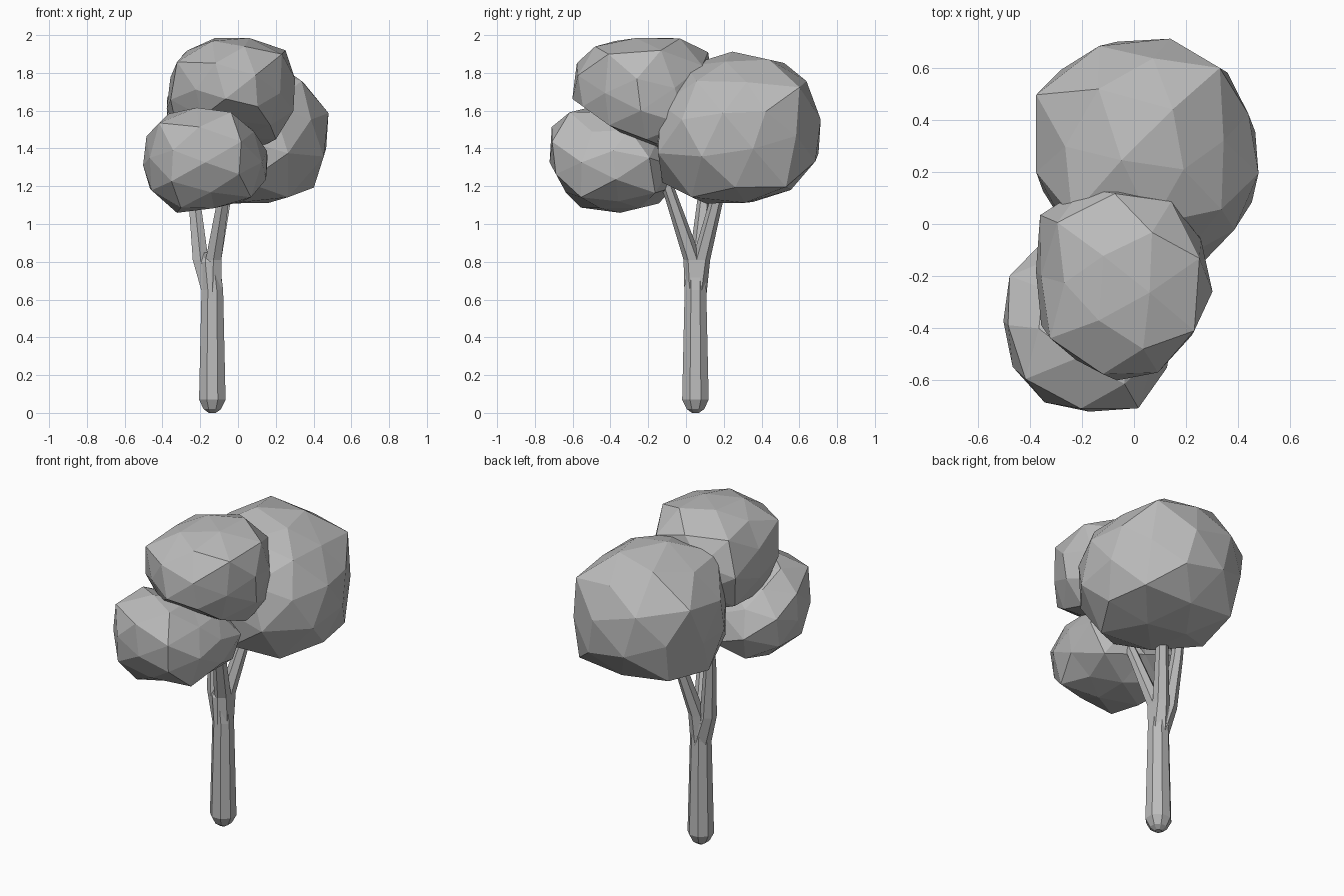
import bpy
import bmesh
import math
from mathutils import Vector, Euler

if "Cube" in bpy.data.objects:
    bpy.data.objects.remove(bpy.data.objects["Cube"])

grey = bpy.data.materials.new("plain grey")
grey.use_nodes = True
grey.diffuse_color = (0.5, 0.5, 0.5, 1)
grey.node_tree.nodes["Principled BSDF"].inputs["Base Color"].default_value = grey.diffuse_color


def finish(name, bm):
    """Turn a bmesh into a flat shaded object."""
    bmesh.ops.recalc_face_normals(bm, faces=bm.faces)
    mesh = bpy.data.meshes.new(name)
    bm.to_mesh(mesh)
    bm.free()
    mesh.materials.append(grey)
    obj = bpy.data.objects.new(name, mesh)
    bpy.context.collection.objects.link(obj)
    return obj


def limb(name, path, sides):
    """Tapered tube through (x, y, z, radius) stations, closed at both ends."""
    bm = bmesh.new()
    rings = []
    for x, y, z, radius in path:
        ring = []
        for i in range(sides):
            a = math.tau * (i + 0.5) / sides
            ring.append(bm.verts.new((x + radius * math.cos(a), y + radius * math.sin(a), z)))
        rings.append(ring)
    for low, high in zip(rings, rings[1:]):
        for i in range(sides):
            j = (i + 1) % sides
            bm.faces.new((low[i], low[j], high[j], high[i]))
    bm.faces.new(rings[0][::-1])
    bm.faces.new(rings[-1])
    return finish(name, bm)


def reach(direction, start, outline):
    """Distance from start to a convex outline along a direction, all in one plane."""
    best = math.inf
    for p, q in zip(outline, outline[1:] + outline[:1]):
        edge = Vector(q) - Vector(p)
        normal = Vector((edge.y, -edge.x))
        gap = normal.dot(Vector(p) - start)
        if gap < 0:
            normal, gap = -normal, -gap
        slope = normal.dot(direction)
        if slope > 0:
            best = min(best, gap / slope)
    return best


def crown(name, centre, radii, turn, front, side, top):
    """Faceted ball swollen until it meets its front, side and top profiles."""
    bm = bmesh.new()
    bmesh.ops.create_icosphere(bm, subdivisions=2, radius=1)
    rotation = Euler(turn).to_matrix()
    centre = Vector(centre)
    for v in bm.verts:
        ray = rotation @ v.co * Vector(radii).length
        ray = Vector([c * r for c, r in zip((rotation @ v.co).normalized(), radii)])
        limit = 1.12
        for plane, outline in (("xz", front), ("yz", side), ("xy", top)):
            limit = min(limit, reach(getattr(ray, plane), getattr(centre, plane), outline))
        v.co = centre + ray * limit * 1.015
    return finish(name, bm)


# Trunk with a blunt rounded foot
foot_x, foot_y = -0.136, 0.05
limb("trunk", [
    (foot_x, foot_y, 0, 0.02),
    (foot_x, foot_y, 0.02, 0.05),
    (foot_x, foot_y, 0.07, 0.076),
    (foot_x, foot_y, 0.65, 0.062),
    (foot_x - 0.015, foot_y, 0.8, 0.058),
    (foot_x - 0.03, foot_y, 0.85, 0.02),
], sides=8)

# Three branches spreading from the fork
branches = {
    "right_branch": ((-0.198, 0.065), (-0.23, 0.095), (-0.24, 0.12)),
    "back_branch": ((-0.13, 0.08), (-0.07, 0.16), (-0.03, 0.21)),
    "front_branch": ((-0.13, 0.035), (-0.08, -0.07), (-0.04, -0.15)),
}
for name, (fork, middle, tip) in branches.items():
    limb(name, [
        (foot_x, foot_y, 0.62, 0.058),
        (*fork, 0.81, 0.048),
        (*middle, 1.12, 0.036),
        (*tip, 1.35, 0.03),
    ], sides=6)

# Foliage
crown("back_foliage", (0.06, 0.28, 1.505), (0.46, 0.45, 0.41), (0.3, 0.2, 0.5),
      front=[(-0.37, 1.17), (-0.05, 1.1), (0.3, 1.13), (0.5, 1.27), (0.515, 1.51),
             (0.41, 1.7), (0.31, 1.77), (0.12, 1.91), (-0.1, 1.91), (-0.37, 1.72)],
      side=[(-0.18, 1.4), (-0.12, 1.2), (-0.05, 1.14), (0.2, 1.1), (0.47, 1.14), (0.65, 1.24),
            (0.73, 1.48), (0.72, 1.66), (0.55, 1.84), (0.23, 1.91), (0, 1.83), (-0.11, 1.71)],
      top=[(-0.37, 0.17), (-0.37, 0.53), (-0.05, 0.73), (0.1, 0.73), (0.37, 0.57),
           (0.42, 0.46), (0.52, 0.2), (0.31, -0.13), (0.1, -0.18), (-0.2, -0.1)])
crown("top_foliage", (-0.04, -0.22, 1.69), (0.35, 0.4, 0.31), (0.7, 0.1, 0.2),
      front=[(-0.39, 1.68), (-0.32, 1.86), (-0.22, 1.96), (-0.03, 2), (0.06, 1.98), (0.27, 1.91),
             (0.31, 1.7), (0.28, 1.56), (0.15, 1.39), (-0.1, 1.37), (-0.36, 1.5)],
      side=[(-0.62, 1.68), (-0.59, 1.83), (-0.5, 1.93), (-0.24, 2), (0.02, 1.98), (0.12, 1.9),
            (0.17, 1.7), (0.1, 1.45), (-0.1, 1.37), (-0.17, 1.39), (-0.37, 1.5)],
      top=[(-0.39, 0), (-0.28, 0.1), (-0.1, 0.17), (0.2, 0.06), (0.27, -0.1), (0.31, -0.25),
           (0.17, -0.52), (0.05, -0.59), (-0.1, -0.62), (-0.35, -0.41)])
crown("front_foliage", (-0.17, -0.38, 1.35), (0.35, 0.35, 0.29), (0.1, 0.6, 1.1),
      front=[(-0.52, 1.4), (-0.41, 1.57), (-0.09, 1.64), (0.01, 1.59), (0.18, 1.34),
             (0.12, 1.17), (-0.03, 1.1), (-0.35, 1.06), (-0.47, 1.2)],
      side=[(-0.73, 1.35), (-0.7, 1.55), (-0.62, 1.64), (-0.5, 1.64), (-0.15, 1.45),
            (-0.05, 1.25), (-0.1, 1.12), (-0.2, 1.06), (-0.48, 1.06), (-0.6, 1.11)],
      top=[(-0.52, -0.45), (-0.48, -0.21), (-0.38, -0.08), (-0.1, 0), (0.12, -0.08), (0.18, -0.3),
           (0.13, -0.54), (0.01, -0.71), (-0.15, -0.73), (-0.39, -0.67), (-0.42, -0.62)])
